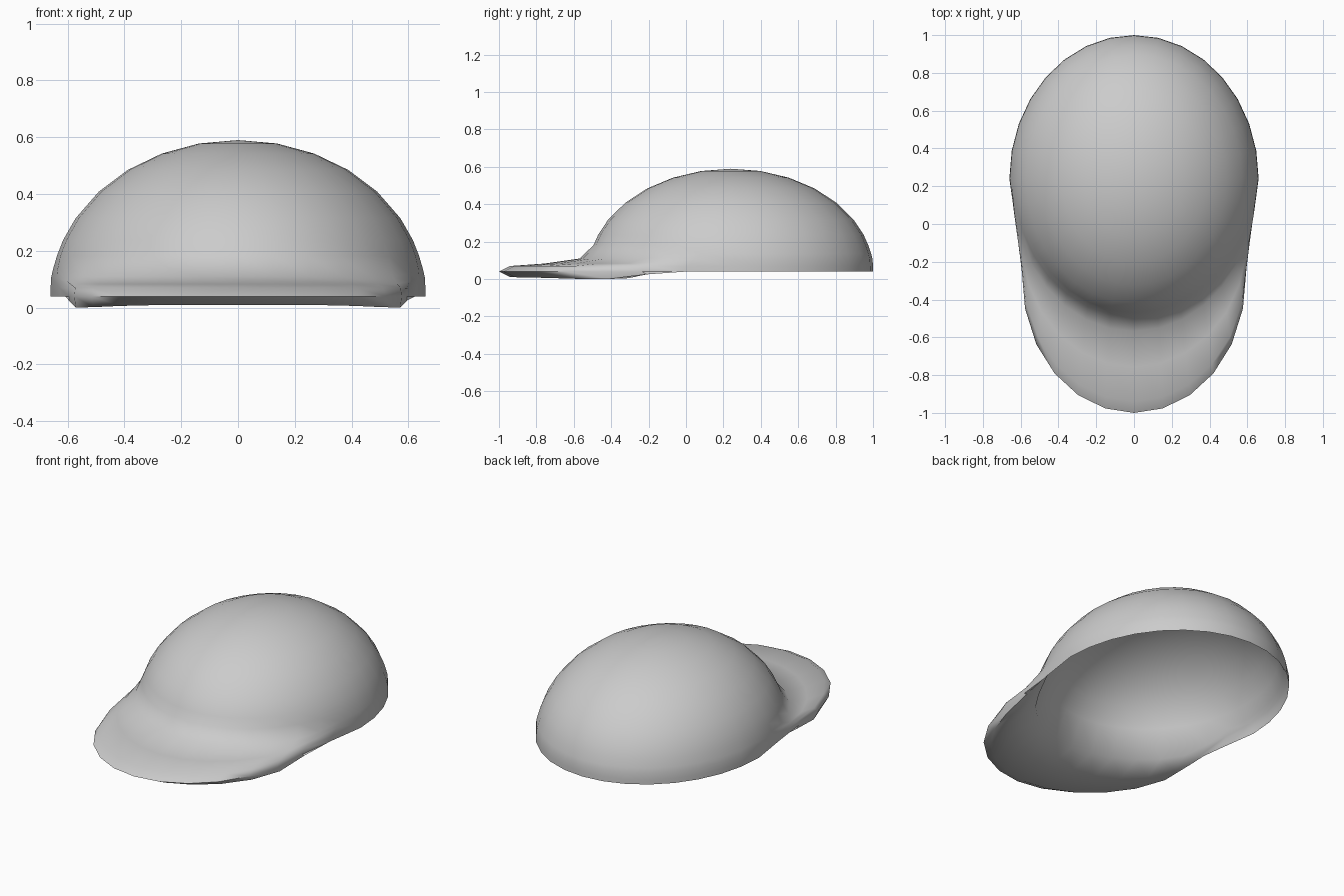
import bpy, bmesh
from math import sin, cos, radians, pi, sqrt

if "Cube" in bpy.data.objects:
    bpy.data.objects.remove(bpy.data.objects["Cube"])

SEG = 32
CY, RX, RY, H, RIM = 0.24, 0.66, 0.76, 0.55, 0.04


def smooth(lo, hi, v):
    t = min(1, max(0, (v - lo) / (hi - lo)))
    return t * t * (3 - 2 * t)


def dome(a, e, k=1.0):
    """Point on the crown ellipsoid, k shrinks it for the lining."""
    r = cos(e) * k
    return RX * cos(a) * r, CY + RY * sin(a) * r, RIM + H * sin(e) * k


def outline(a):
    """Outer edge seen from above: crown at the back, visor in front."""
    s = sin(a)
    if s >= 0:
        return dome(a, 0)[:2]
    y = CY + 1.24 * s
    if y > -0.3:
        x = 0.59 + 0.07 * ((y + 0.3) / 0.54) ** 1.2
    else:
        x = 0.59 * sqrt(max(0, 1 - ((y + 0.3) / 0.7) ** 2))
    side = 0 if abs(cos(a)) < 1e-6 else (1 if cos(a) > 0 else -1)
    return x * side, y


def visor(a, m, e, z_front, k=1.0):
    """Blend from crown base to visor edge; fades into the rim at the back."""
    x, y, z = dome(a, radians(e), k)
    ox, oy = outline(a)
    w = smooth(0.1, 0.58, -sin(a))
    return x + (ox - x) * m, y + (oy - y) * m, z + (z_front - z) * w


bm = bmesh.new()
angles = [-pi / 2 + 2 * pi * i / SEG for i in range(SEG)]
rings = []


def add_ring(fn):
    rings.append([bm.verts.new(fn(a)) for a in angles])


# Outer crown, then visor top
for e in (78, 66, 54, 42, 30, 21, 15):
    add_ring(lambda a: dome(a, radians(e)))
for m, e, z in ((0.12, 10, 0.11), (0.5, 7, 0.083), (0.875, 3, 0.07), (1, 0, RIM)):
    add_ring(lambda a: visor(a, m, e, z))

# Visor underside, then crown lining
for m, e, z, k in ((0.875, 3, 0.0, 0.98), (0.5, 7, 0.004, 0.97), (0.1, 10, 0.04, 0.965)):
    add_ring(lambda a: visor(a, m, e, z + 0.01 * smooth(0.6, 1, -sin(a)), k))
for e in (18, 30, 42, 54, 66, 78):
    add_ring(lambda a: dome(a, radians(e), 0.96))

# Skin the rings and close both poles
for r0, r1 in zip(rings, rings[1:]):
    for i in range(SEG):
        j = (i + 1) % SEG
        bm.faces.new((r0[i], r1[i], r1[j], r0[j]))
for ring, k in ((rings[0], 1), (rings[-1], 0.96)):
    top = bm.verts.new((0, CY, RIM + H * k))
    for i in range(SEG):
        bm.faces.new((ring[i], ring[(i + 1) % SEG], top))
bmesh.ops.recalc_face_normals(bm, faces=bm.faces)

mesh = bpy.data.meshes.new("cap")
bm.to_mesh(mesh)
bm.free()
cap = bpy.data.objects.new("cap", mesh)
bpy.context.collection.objects.link(cap)
bpy.context.view_layer.objects.active = cap
cap.select_set(True)
bpy.ops.object.shade_smooth_by_angle(angle=radians(65))
